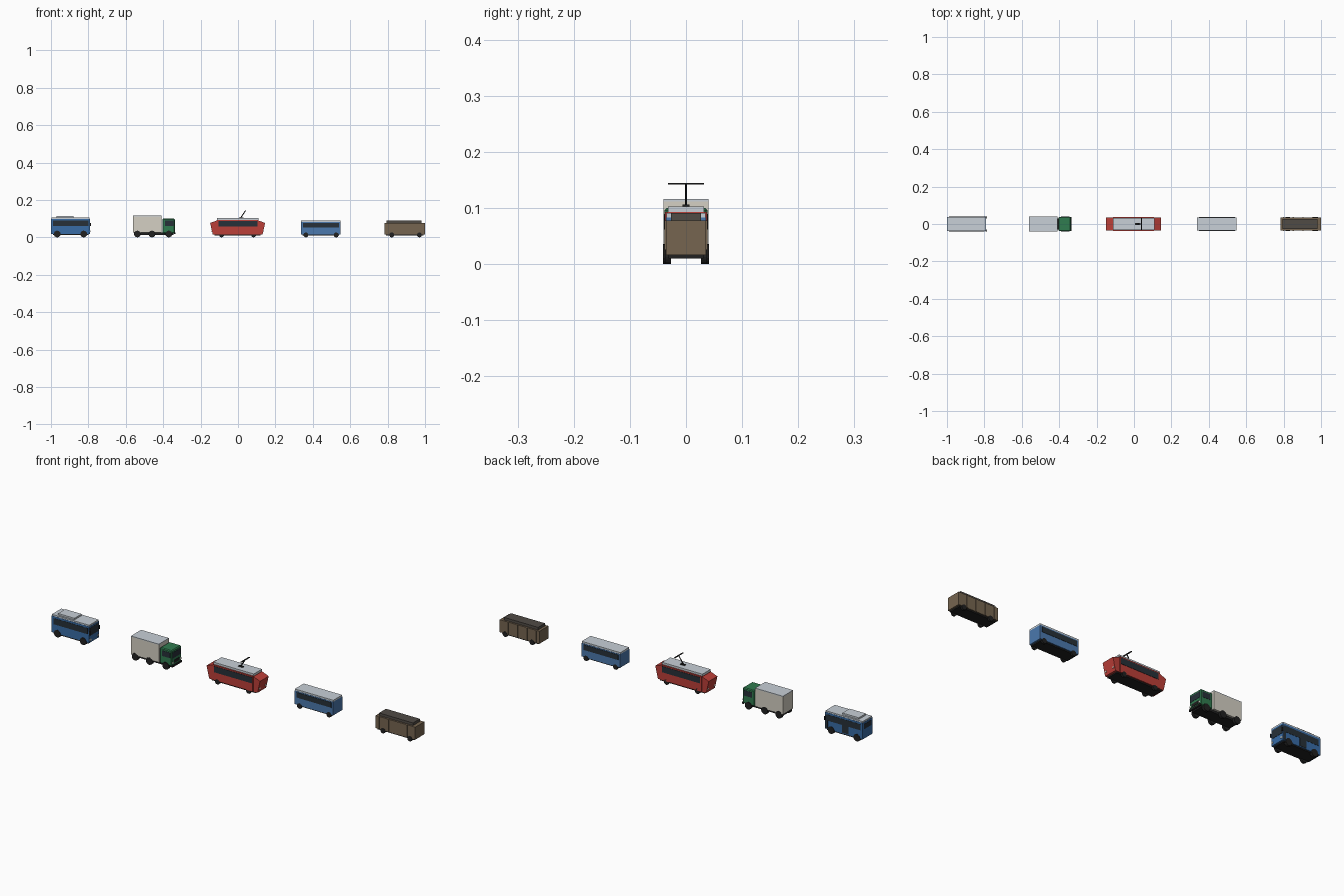
import bpy, bmesh, math
from mathutils import Vector

if "Cube" in bpy.data.objects:
    bpy.data.objects.remove(bpy.data.objects["Cube"])


def material(name, r, g, b):
    m = bpy.data.materials.new(name)
    m.diffuse_color = (r, g, b, 1)
    m.use_nodes = True
    m.node_tree.nodes["Principled BSDF"].inputs["Base Color"].default_value = m.diffuse_color
    return m


BLUE = material("blue", 0.04, 0.15, 0.38)
PALE_BLUE = material("pale_blue", 0.07, 0.19, 0.42)
GREEN = material("green", 0.03, 0.2, 0.08)
RED = material("red", 0.5, 0.05, 0.04)
BROWN = material("brown", 0.18, 0.13, 0.08)
CREAM = material("cream", 0.66, 0.63, 0.55)
ROOF = material("roof_grey", 0.58, 0.63, 0.68)
GLASS = material("dark_glass", 0.02, 0.03, 0.04)
BLACK = material("black", 0.015, 0.015, 0.015)
DARK = material("dark_roof", 0.08, 0.07, 0.06)
LAMP = material("lamp", 0.9, 0.87, 0.75)


def finish(bm, name, mat, bevel=0):
    bmesh.ops.recalc_face_normals(bm, faces=bm.faces[:])
    me = bpy.data.meshes.new(name)
    bm.to_mesh(me)
    bm.free()
    me.materials.append(mat)
    ob = bpy.data.objects.new(name, me)
    bpy.context.collection.objects.link(ob)
    if bevel:
        b = ob.modifiers.new("bevel", "BEVEL")
        b.width, b.segments = bevel, 1
    return ob


def box(name, x, y, z, mat, bevel=0):
    bm = bmesh.new()
    bmesh.ops.create_cube(bm, size=1)
    for v in bm.verts:
        for i, (lo, hi) in enumerate((x, y, z)):
            v.co[i] = lo if v.co[i] < 0 else hi
    return finish(bm, name, mat, bevel)


def prism(name, profile, w, mat):
    """Side profile in xz, extruded across the width."""
    bm = bmesh.new()
    f = bm.faces.new([bm.verts.new((x, -w, z)) for x, z in profile])
    ext = bmesh.ops.extrude_face_region(bm, geom=[f])["geom"]
    for v in ext:
        if isinstance(v, bmesh.types.BMVert):
            v.co.y = w
    return finish(bm, name, mat)


def wheels(name, xs, r, outer, width=0.013):
    for x in xs:
        for s in (-1, 1):
            bm = bmesh.new()
            bmesh.ops.create_cone(bm, cap_ends=True, segments=16, radius1=r, radius2=r, depth=width)
            for v in bm.verts:
                px, py, pz = v.co
                v.co = (x + px, s * (outer - width / 2) + pz, r + py)
            finish(bm, name + "_wheel", BLACK)


def rod(name, a, b, t, mat):
    a, b = Vector(a), Vector(b)
    bm = bmesh.new()
    bmesh.ops.create_cone(bm, cap_ends=True, segments=6, radius1=t, radius2=t, depth=(b - a).length)
    q = (b - a).to_track_quat("Z", "Y")
    for v in bm.verts:
        v.co = q @ v.co + (a + b) / 2
    finish(bm, name, mat)


def lamps(name, x, y, z, size=0.004):
    for s in (-1, 1):
        box(name, (x - 0.002, x + 0.002), (s * y - size, s * y + size), (z - size, z + size), LAMP)


def sides(name, x, inner, outer, z, mat):
    """Thin panel repeated on both flanks."""
    for s in (-1, 1):
        box(name, x, tuple(sorted((s * inner, s * outer))), z, mat)


# City bus
box("bus_body", (-0.999, -0.792), (-0.038, 0.038), (0.018, 0.099), BLUE)
box("bus_roof", (-0.998, -0.793), (-0.037, 0.037), (0.099, 0.106), ROOF)
box("bus_roof_unit", (-0.97, -0.88), (-0.028, 0.028), (0.106, 0.114), ROOF)
box("bus_chassis", (-0.99, -0.8), (-0.035, 0.035), (0.012, 0.018), BLACK)
sides("bus_side_window", (-0.988, -0.8), 0.0375, 0.039, (0.06, 0.09), GLASS)
box("bus_windscreen", (-0.793, -0.791), (-0.034, 0.034), (0.052, 0.092), GLASS)
box("bus_rear_window", (-1.0, -0.998), (-0.03, 0.03), (0.065, 0.09), GLASS)
for dx in (-0.805, -0.895):
    box("bus_door", (dx - 0.026 if dx < -0.85 else dx - 0.002, dx + 0.01),
        (0.0375, 0.0393), (0.022, 0.088), GLASS)
sides("bus_mirror", (-0.793, -0.787), 0.036, 0.04, (0.06, 0.078), BLACK)
lamps("bus_headlamp", -0.791, 0.03, 0.032)
wheels("bus", (-0.967, -0.825), 0.018, 0.04)

# Box truck
box("truck_cargo_box", (-0.561, -0.408), (-0.04, 0.04), (0.025, 0.112), CREAM)
box("truck_cargo_roof", (-0.561, -0.408), (-0.04, 0.04), (0.112, 0.116), ROOF)
box("truck_chassis", (-0.555, -0.345), (-0.03, 0.03), (0.014, 0.026), BLACK)
box("truck_cab", (-0.404, -0.338), (-0.038, 0.038), (0.022, 0.1), GREEN, 0.004)
box("truck_windscreen", (-0.339, -0.337), (-0.033, 0.033), (0.06, 0.089), GLASS)
sides("truck_side_window", (-0.39, -0.346), 0.037, 0.039, (0.062, 0.089), GLASS)
box("truck_grille", (-0.339, -0.3365), (-0.022, 0.022), (0.034, 0.048), BLACK)
box("truck_bumper", (-0.342, -0.334), (-0.037, 0.037), (0.018, 0.027), BLACK)
lamps("truck_headlamp", -0.338, 0.03, 0.038)
wheels("truck", (-0.538, -0.46, -0.37), 0.018, 0.041)

# Tram: main body with two angled noses
prism("tram_body", [(-0.112, 0.016), (0.107, 0.016), (0.107, 0.093), (-0.112, 0.093)], 0.037, RED)
for s, c in ((1, 0), (-1, -0.004)):
    prism("tram_nose", [(c + s * 0.108, 0.016), (c + s * 0.131, 0.016), (c + s * 0.145, 0.077),
                        (c + s * 0.11, 0.09), (c + s * 0.108, 0.09)], 0.034, RED)
    lamps("tram_headlamp", c + s * 0.135, 0.024, 0.034)
box("tram_roof", (-0.113, 0.109), (-0.032, 0.032), (0.093, 0.103), ROOF)
box("tram_chassis", (-0.125, 0.12), (-0.031, 0.031), (0.01, 0.017), BLACK)
sides("tram_window", (-0.104, 0.104), 0.0365, 0.0385, (0.057, 0.087), GLASS)
wheels("tram", (-0.088, 0.083), 0.013, 0.037, 0.01)
# Current collector
box("collector_base", (0.005, 0.03), (-0.006, 0.006), (0.102, 0.106), BLACK)
rod("collector_arm", (0.014, 0, 0.104), (0.04, 0, 0.143), 0.0025, BLACK)
box("collector_bar", (0.037, 0.043), (-0.032, 0.032), (0.142, 0.145), BLACK)

# Passenger trailer
box("trailer_body", (0.337, 0.549), (-0.036, 0.036), (0.016, 0.083), PALE_BLUE)
box("trailer_roof", (0.337, 0.549), (-0.035, 0.035), (0.083, 0.091), ROOF)
box("trailer_chassis", (0.345, 0.541), (-0.031, 0.031), (0.01, 0.016), BLACK)
sides("trailer_window", (0.347, 0.539), 0.0355, 0.0375, (0.052, 0.078), GLASS)
wheels("trailer", (0.363, 0.525), 0.013, 0.037, 0.01)

# Covered wagon with ribbed sides
box("wagon_body", (0.782, 1.0), (-0.0355, 0.0355), (0.016, 0.078), BROWN)
box("wagon_roof", (0.795, 0.982), (-0.027, 0.027), (0.078, 0.091), DARK)
box("wagon_chassis", (0.79, 0.992), (-0.031, 0.031), (0.01, 0.016), BLACK)
for i in range(4):
    rx = 0.8 + i * 0.0515
    sides("wagon_rib", (rx - 0.003, rx + 0.003), 0.035, 0.0385, (0.016, 0.078), BROWN)
wheels("wagon", (0.822, 0.97), 0.013, 0.037, 0.01)
